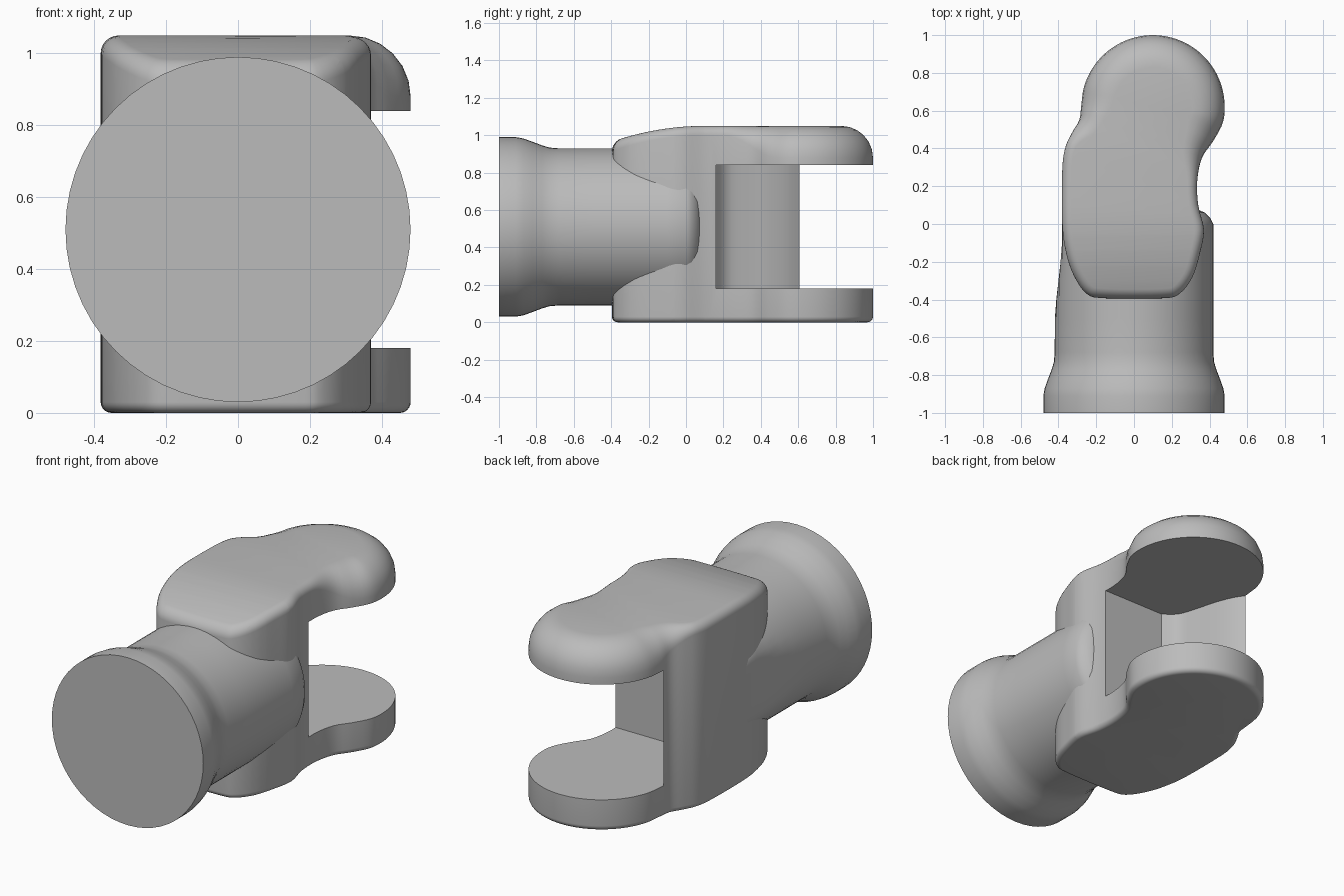
import bpy, bmesh
from math import sin, cos, pi, radians
from mathutils import Vector

if "Cube" in bpy.data.objects:
    bpy.data.objects.remove(bpy.data.objects["Cube"], do_unlink=True)

grey = bpy.data.materials.new("plain_grey")
grey.use_nodes = True
grey.diffuse_color = (0.5, 0.5, 0.5, 1)
grey.node_tree.nodes["Principled BSDF"].inputs["Base Color"].default_value = (0.5, 0.5, 0.5, 1)


def finish(bm, name):
    bmesh.ops.recalc_face_normals(bm, faces=bm.faces)
    mesh = bpy.data.meshes.new(name)
    bm.to_mesh(mesh)
    bm.free()
    ob = bpy.data.objects.new(name, mesh)
    bpy.context.collection.objects.link(ob)
    mesh.materials.append(grey)
    return ob


def activate(ob):
    bpy.ops.object.select_all(action='DESELECT')
    ob.select_set(True)
    bpy.context.view_layer.objects.active = ob


def smooth(ob):
    activate(ob)
    bpy.ops.object.shade_smooth_by_angle(angle=radians(35))


def loft(rings):
    """Skin a stack of equal closed rings and cap both ends."""
    bm = bmesh.new()
    rows = [[bm.verts.new(p) for p in ring] for ring in rings]
    n = len(rows[0])
    for a, b in zip(rows, rows[1:]):
        for i in range(n):
            j = (i + 1) % n
            bm.faces.new((a[i], a[j], b[j], b[i]))
    bm.faces.new(rows[0][::-1])
    bm.faces.new(rows[-1])
    return bm


def spline(points, steps, closed):
    """Catmull-Rom curve through 2D points."""
    p = [Vector(q) for q in points]
    n = len(p)
    p = [p[-1]] + p + p[:2] if closed else [p[0]] + p + [p[-1]]
    out = []
    for i in range(n if closed else n - 1):
        a, b, c, d = p[i:i + 4]
        for k in range(steps):
            t = k / steps
            out.append((b * 2 + (c - a) * t + (a * 2 - b * 5 + c * 4 - d) * t * t
                        + (b * 3 - a - c * 3 + d) * t ** 3) / 2)
    return out if closed else out + [p[-2]]


def ramp(v, lo, hi):
    t = max(0, min(1, (v - lo) / (hi - lo)))
    return t * t * (3 - 2 * t)


# Plan outline of the fork, counter-clockwise: body sides, then the round lobe
plan = [(-.29, .55), (-.33, .48), (-.365, .4), (-.38, .28), (-.38, 0), (-.36, -.15),
        (-.32, -.27), (-.25, -.37), (-.15, -.393), (.15, -.393), (.24, -.37),
        (.31, -.28), (.35, -.15), (.37, -.03), (.34, .1), (.335, .23), (.36, .35), (.42, .44)]
lobe = [(.1 + .38 * cos(radians(a)), .62 + .38 * sin(radians(a))) for a in range(-12, 181, 16)]
outline = spline(plan + lobe, 4, True)
count = len(outline)
inward = []
for i in range(count):
    t = (outline[(i + 1) % count] - outline[i - 1]).normalized()
    inward.append(Vector((-t.y, t.x)))

TOP = 1.05


def fork_ring(angle, top):
    ring = []
    for p, n in zip(outline, inward):
        r = .05 + .12 * ramp(p.y + .3 * p.x, .3, .62) if top else .03
        q = p + n * r * (1 - cos(angle))
        z = TOP - r * (1 - sin(angle)) if top else r * (1 - sin(angle))
        ring.append((q.x, q.y, z))
    return ring


arc = [k * pi / 12 for k in range(7)]
bm = loft([fork_ring(a, False) for a in reversed(arc)] + [fork_ring(a, True) for a in arc])

# Front half of the top falls away in a gentle curve
for k in range(6):
    bmesh.ops.bisect_plane(bm, geom=bm.verts[:] + bm.edges[:] + bm.faces[:],
                           plane_co=(0, .1 - .08 * k, 0), plane_no=(0, 1, 0))
for v in bm.verts:
    if v.co.z > .7:
        v.co.z -= .085 * (max(0, .1 - v.co.y) / .5) ** 2
fork = finish(bm, "fork_body")

# Slot between the two lobes, leaving a thin curved wall on one side
wall = spline([(-.06, .16), (-.13, .22), (-.17, .33), (-.2, .44), (-.24, .54), (-.285, .612)], 4, False)
slot = [Vector((.8, .16))] + wall + [Vector(c) for c in ((-.6, .66), (-.6, 1.3), (.8, 1.3))]
cutter = finish(loft([[(p.x, p.y, z) for p in slot] for z in (.18, .84)]), "slot_cutter")
cutter.hide_render = True
mod = fork.modifiers.new("slot", 'BOOLEAN')
mod.operation = 'DIFFERENCE'
mod.solver = 'EXACT'
mod.object = cutter
activate(fork)
bpy.ops.object.modifier_apply(modifier=mod.name)
bpy.data.objects.remove(cutter, do_unlink=True)
smooth(fork)

# Round shank with a flared collar, flattened where it meets the body's side
profile = [(.48, -1), (.48, -.91), (.473, -.87), (.455, -.82), (.436, -.77), (.424, -.73),
           (.42, -.68), (.42, -.5), (.42, -.4), (.42, -.3), (.42, -.2), (.42, -.1),
           (.42, 0), (.405, .03), (.375, .06), (.33, .08)]
rings = []
for r, y in profile:
    limit = .42 - .04 * ramp(y, -.55, -.05) if y > -.6 else 1
    rings.append([(max(-limit, r * cos(k * pi / 28)), y, .51 + r * sin(k * pi / 28))
                  for k in range(56)])
smooth(finish(loft(rings), "shank"))
